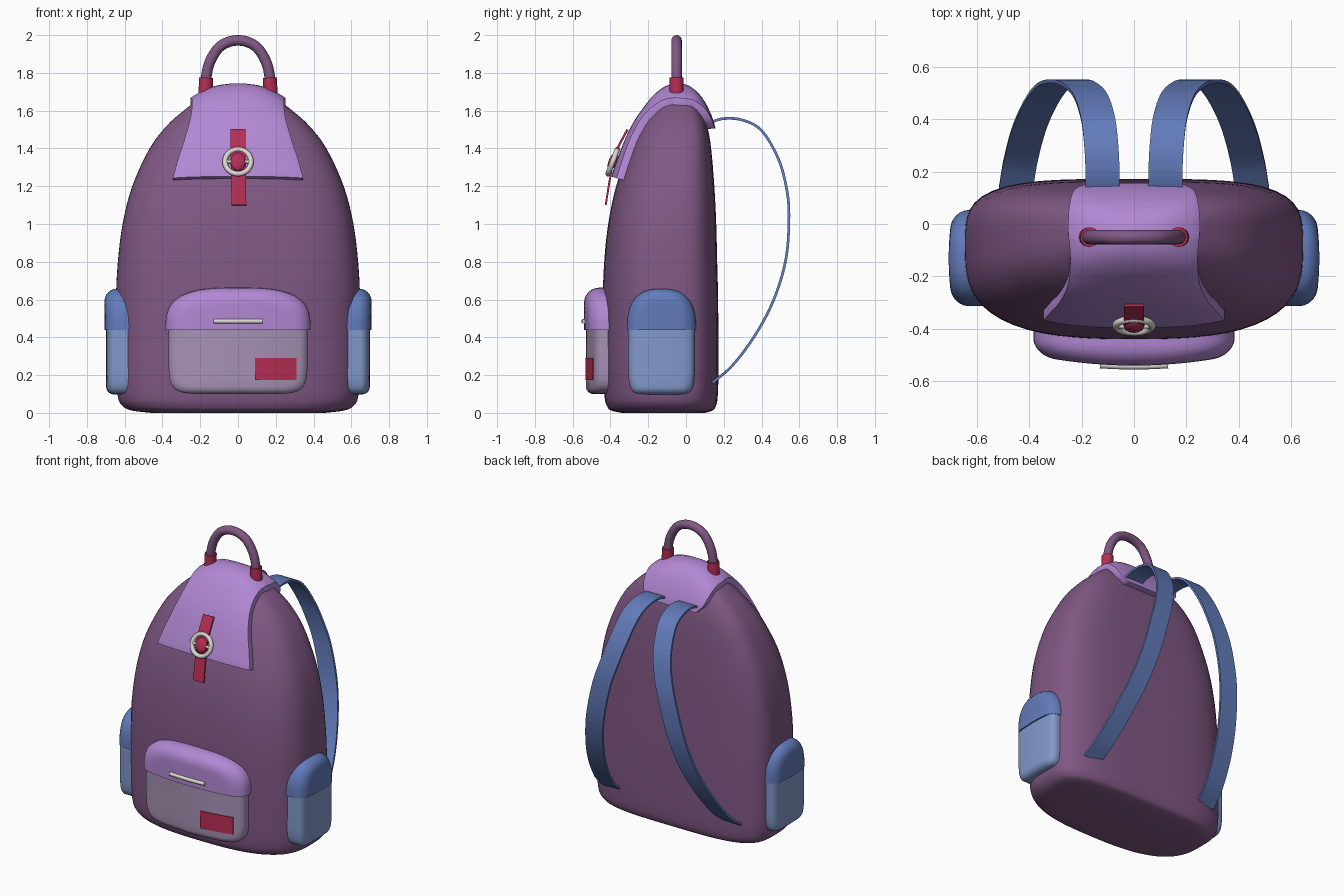
import bpy, bmesh, math
from mathutils import Vector
from mathutils.bvhtree import BVHTree

if "Cube" in bpy.data.objects:
    bpy.data.objects.remove(bpy.data.objects["Cube"])


def material(name, rgb):
    lin = [((c / 255 + 0.055) / 1.055) ** 2.4 for c in rgb]
    m = bpy.data.materials.new(name)
    m.diffuse_color = (*lin, 1)
    m.use_nodes = True
    m.node_tree.nodes["Principled BSDF"].inputs["Base Color"].default_value = m.diffuse_color
    return m


PLUM = material("plum fabric", (128, 88, 132))
LILAC = material("lilac fabric", (178, 136, 212))
MAUVE = material("grey mauve fabric", (167, 146, 180))
BLUE = material("blue fabric", (98, 123, 186))
PALE = material("pale blue fabric", (130, 153, 202))
RED = material("red trim", (182, 46, 84))
METAL = material("light metal", (218, 216, 208))


def finish(obj, mat, angle=40):
    obj.data.materials.append(mat)
    bpy.ops.object.select_all(action='DESELECT')
    obj.select_set(True)
    bpy.context.view_layer.objects.active = obj
    bpy.ops.object.shade_smooth_by_angle(angle=math.radians(angle))
    return obj


def loft(name, rings, mat, angle=40):
    """Skin a list of closed rings and cap both ends."""
    bm = bmesh.new()
    rows = [[bm.verts.new(p) for p in r] for r in rings]
    n = len(rows[0])
    for a, b in zip(rows, rows[1:]):
        for i in range(n):
            j = (i + 1) % n
            bm.faces.new((a[i], a[j], b[j], b[i]))
    bm.faces.new(rows[0][::-1])
    bm.faces.new(rows[-1])
    bmesh.ops.recalc_face_normals(bm, faces=bm.faces)
    me = bpy.data.meshes.new(name)
    bm.to_mesh(me)
    bm.free()
    obj = bpy.data.objects.new(name, me)
    bpy.context.collection.objects.link(obj)
    return finish(obj, mat, angle)


def spline(pts, steps=5):
    """Catmull-Rom through the points."""
    p = [Vector(q) for q in pts]
    p = [2 * p[0] - p[1]] + p + [2 * p[-1] - p[-2]]
    out = []
    for a, b, c, d in zip(p, p[1:], p[2:], p[3:]):
        for k in range(steps):
            t = k / steps
            out.append(0.5 * (2 * b + (c - a) * t + (2 * a - 5 * b + 4 * c - d) * t * t
                              + (3 * b - a - 3 * c + d) * t ** 3))
    return out + [p[-2]]


def tangents(path):
    last = len(path) - 1
    return [(path[min(i + 1, last)] - path[max(i - 1, 0)]).normalized() for i in range(last + 1)]


def tube(name, path, r, mat, sides=16):
    rings = []
    for p, t in zip(path, tangents(path)):
        a = t.cross(Vector((0, 1, 0))).normalized()
        b = a.cross(t)
        rings.append([p + r * (a * math.cos(k * math.tau / sides) + b * math.sin(k * math.tau / sides))
                      for k in range(sides)])
    return loft(name, rings, mat)


def ribbon(name, path, width, thick, mat):
    """Flat band whose width runs along x."""
    rings = []
    for p, t in zip(path, tangents(path)):
        w = Vector((width / 2, 0, 0))
        n = Vector((0, -t.z, t.y)).normalized() * thick / 2
        rings.append([p - w - n, p + w - n, p + w + n, p - w + n])
    return loft(name, rings, mat)


def power(v, e):
    return math.copysign(abs(v) ** e, v)


def pad(name, place, hw, z0, h, n, depth, r, k, mat):
    """Bulging half-superellipse pad with a flat edge at z0 (h < 0 hangs down)."""
    steps, prof = 40, [(0, 0)]
    prof += [(r * (1 - math.cos(a)), depth - r + r * math.sin(a))
             for a in (math.pi / 2 * i / 6 for i in range(7))]
    scales = [((hw - i) / hw, (abs(h) - i) / abs(h), d) for i, d in prof]
    sx, sz, _ = scales[-1]
    scales += [(sx * f, sz * f, depth) for f in (.85, .7, .5, .3, .1)]
    rings = []
    for fx, fz, d in scales:
        ring = []
        for i in range(steps + 1):
            a = math.pi * i / steps
            u = hw * fx * power(math.cos(a), 2 / n)
            z = z0 + h * fz * abs(math.sin(a)) ** (2 / n) if 0 < i < steps else z0
            ring.append(place(u, d * (1 - k * (u / hw) ** 2), z))
        rings.append(ring)
    return loft(name, rings, mat, 50)


# Main body: rows of z, half width, front y, back y
rows = [(0, .46, -.34, .10), (.012, .56, -.395, .14), (.035, .61, -.418, .158), (.09, .637, -.432, .168),
        (.25, .646, -.438, .172), (.6, .646, -.44, .17), (.8, .636, -.433, .165), (1.0, .611, -.412, .16),
        (1.2, .56, -.37, .15), (1.4, .468, -.30, .133), (1.52, .377, -.243, .112), (1.6, .288, -.188, .08),
        (1.65, .217, -.148, .05), (1.69, .125, -.1, .01), (1.705, .03, -.055, -.03)]
rings = []
for z, hw, yf, yb in spline([Vector(r) for r in rows], 4):
    yc = yf + (yb - yf) * .56
    ring = []
    for i in range(72):
        a = math.tau * i / 72
        c, s = math.cos(a), math.sin(a)
        n = 2.8 if s < 0 else 3.8
        d = (yb - yc) if s > 0 else (yc - yf)
        q = (abs(c) ** n + abs(s) ** n) ** (-1 / n)
        ring.append(Vector((hw * c * q, yc + d * s * q, max(z, 0))))
    rings.append(ring)
body = loft("bag_body", rings, PLUM)

# Top flap draped over the body: rows of half width, y, z
flap_rows = [(.345, -.39, 1.25), (.315, -.355, 1.36), (.285, -.317, 1.45), (.25, -.243, 1.58),
             (.243, -.164, 1.69), (.25, -.05, 1.745), (.25, .074, 1.69), (.24, .116, 1.61),
             (.22, .135, 1.55), (.18, .14, 1.505)]
tree = BVHTree.FromPolygons([v.co for v in body.data.vertices], [p.vertices for p in body.data.polygons])
path = spline(flap_rows, 4)
centre = [Vector((0, p.y, p.z)) for p in path]
rings = []
for p, c, t in zip(path, centre, tangents(centre)):
    inward = Vector((0, t.z, -t.y))
    outer, inner = [], []
    for i in range(21):
        o = c + Vector((p.x * (i / 10 - 1), 0, 0))
        hit = tree.ray_cast(o - inward * .3, inward, .7)[0] or o + inward * .08
        outer.append(hit - inward * .04)
        inner.append(hit + inward * .006)
    rings.append(outer + inner[::-1])
flap = loft("top_flap", rings, LILAC, 180)
bev = flap.modifiers.new("soft_edge", 'BEVEL')
bev.width, bev.segments, bev.limit_method, bev.angle_limit = .014, 3, 'ANGLE', math.radians(50)

# Carry handle with red cuffs
arch = [(.172, 1.7), (.168, 1.78), (.148, 1.86), (.105, 1.93), (.055, 1.962)]
pts = [(-x, -.05, z) for x, z in arch] + [(0, -.05, 1.972)] + [(x, -.05, z) for x, z in arch[::-1]]
tube("carry_handle", spline(pts), .028, PLUM)
for s, side in ((-1, "left"), (1, "right")):
    tube(side + "_handle_cuff", [Vector((s * .174, -.05, 1.67)), Vector((s * .168, -.05, 1.775))], .037, RED, 24)

# Closure strap, buckle ring, bar and loop
ribbon("closure_strap_upper", spline([(0, -.31, 1.5), (0, -.362, 1.4), (0, -.386, 1.33)]), .078, .012, RED)
ribbon("closure_strap_lower", spline([(.003, -.386, 1.33), (.003, -.406, 1.22), (.005, -.425, 1.1)]), .078, .01, RED)
tilt = math.radians(90 - 21)
bpy.ops.mesh.primitive_torus_add(location=(0, -.388, 1.33), rotation=(tilt, 0, 0), major_radius=.069,
                                 minor_radius=.014, major_segments=40, minor_segments=12)
bpy.context.object.name = "buckle_ring"
finish(bpy.context.object, METAL)
tube("buckle_bar", [Vector((-.065, -.39, 1.33)), Vector((.065, -.39, 1.33))], .009, METAL, 12)
bpy.ops.mesh.primitive_uv_sphere_add(segments=24, ring_count=14, location=(0, -.388, 1.33),
                                     rotation=(tilt - math.pi / 2, 0, 0))
bpy.context.object.name = "buckle_loop"
bpy.context.object.scale = (.041, .022, .05)
finish(bpy.context.object, RED)


# Front pocket, lid, zip pull and label
def front(u, d, z):
    return Vector((u, -.36 - d, z))


pad("front_pocket", front, .368, .45, -.35, 8, .17, .04, .33, MAUVE)
pad("front_pocket_lid", front, .384, .44, .223, 3, .18, .08, .22, LILAC)
tube("zip_pull", [front(x / 100, .183 * (1 - .22 * (x / 38.4) ** 2), .485) for x in range(-13, 14, 2)],
     .012, METAL, 12)
rings = []
for i in range(9):
    x = .09 + .22 * i / 8
    d = .17 * (1 - .33 * (x / .368) ** 2)
    rings.append([front(x, d - .003, .175), front(x, d + .006, .175), front(x, d + .006, .29), front(x, d - .003, .29)])
loft("pocket_label", rings, RED)

# Side pockets and shoulder straps, mirrored
strap = [(.12, .12, 1.535), (.12, .2, 1.558), (.125, .3, 1.55), (.137, .4, 1.495), (.165, .487, 1.35),
         (.205, .53, 1.2), (.25, .545, 1.05), (.305, .53, .82), (.355, .465, .6), (.4, .365, .41),
         (.432, .245, .25), (.45, .14, .16)]
for s, side in ((-1, "left"), (1, "right")):
    def outward(u, d, z):
        return Vector((s * (.55 + d), -.13 + u, z))
    pad(side + "_pocket", outward, .176, .45, -.352, 8, .148, .04, .1, PALE)
    pad(side + "_pocket_lid", outward, .183, .44, .217, 2.6, .157, .065, .1, BLUE)
    ribbon(side + "_shoulder_strap", spline([(s * x, y, z) for x, y, z in strap]), .13, .014, BLUE)
